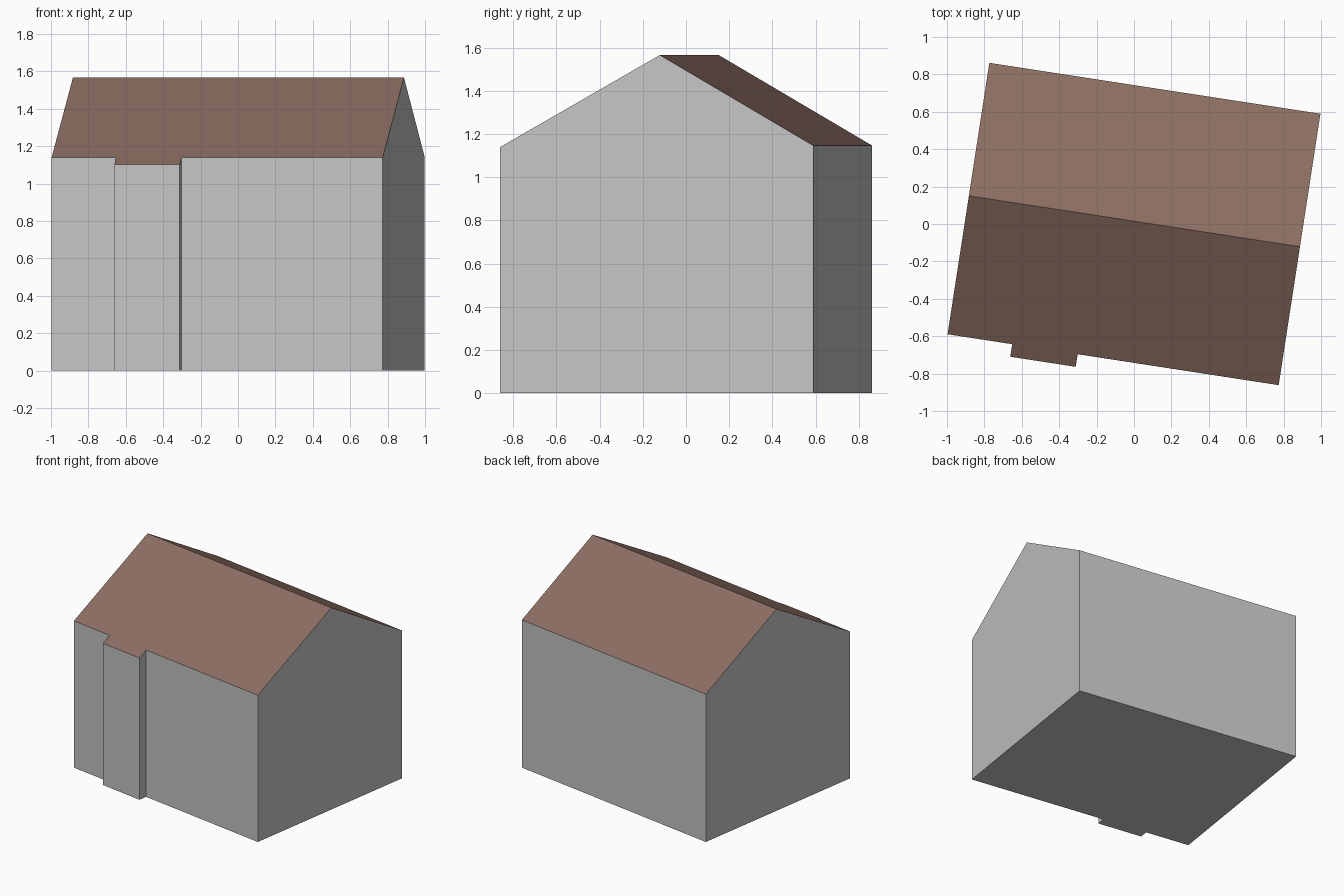
import bpy, bmesh, math

if "Cube" in bpy.data.objects:
    bpy.data.objects.remove(bpy.data.objects["Cube"])

HALF_L, HALF_D = 0.8955, 0.734          # footprint half sizes, before turning
BAY_L, BAY_R, BAY_OUT = -0.546, -0.192, 0.068
RIDGE_Y, RIDGE_Z = 0.015, 1.566
FRONT_SLOPE, BACK_SLOPE = 0.57, 0.583
TURN = math.radians(-8.74)


def material(name, rgb):
    m = bpy.data.materials.new(name)
    m.diffuse_color = (*rgb, 1)
    m.use_nodes = True
    m.node_tree.nodes["Principled BSDF"].inputs["Base Color"].default_value = m.diffuse_color
    return m


def roof_height(y):
    d = y - RIDGE_Y
    return RIDGE_Z - (d * BACK_SLOPE if d > 0 else -d * FRONT_SLOPE)


# Footprint with the small front bay, extruded to full height
bm = bmesh.new()
outline = [(-HALF_L, -HALF_D), (BAY_L, -HALF_D), (BAY_L, -HALF_D - BAY_OUT),
           (BAY_R, -HALF_D - BAY_OUT), (BAY_R, -HALF_D), (HALF_L, -HALF_D),
           (HALF_L, HALF_D), (-HALF_L, HALF_D)]
base = bm.faces.new([bm.verts.new((x, y, 0)) for x, y in outline])
ext = bmesh.ops.extrude_face_region(bm, geom=[base], use_keep_orig=True)
top = [g for g in ext["geom"] if isinstance(g, bmesh.types.BMFace)][0]
for v in top.verts:
    v.co.z = 1

# Split the top at the ridge and lift it into a gable
bmesh.ops.bisect_plane(bm, geom=[top, *top.edges, *top.verts],
                       plane_co=(0, RIDGE_Y, 0), plane_no=(0, 1, 0))
for v in bm.verts:
    if v.co.z > 0.5:
        v.co.z = roof_height(v.co.y)
bmesh.ops.recalc_face_normals(bm, faces=bm.faces)

# Upward faces are roof, everything else is wall
for f in bm.faces:
    f.normal_update()
    f.material_index = 1 if f.normal.z > 0.3 else 0

mesh = bpy.data.meshes.new("house")
bm.to_mesh(mesh)
bm.free()
mesh.materials.append(material("light grey wall", (0.56, 0.56, 0.56)))
mesh.materials.append(material("brown roof", (0.266, 0.156, 0.125)))
house = bpy.data.objects.new("house", mesh)
house.rotation_euler.z = TURN
bpy.context.collection.objects.link(house)
